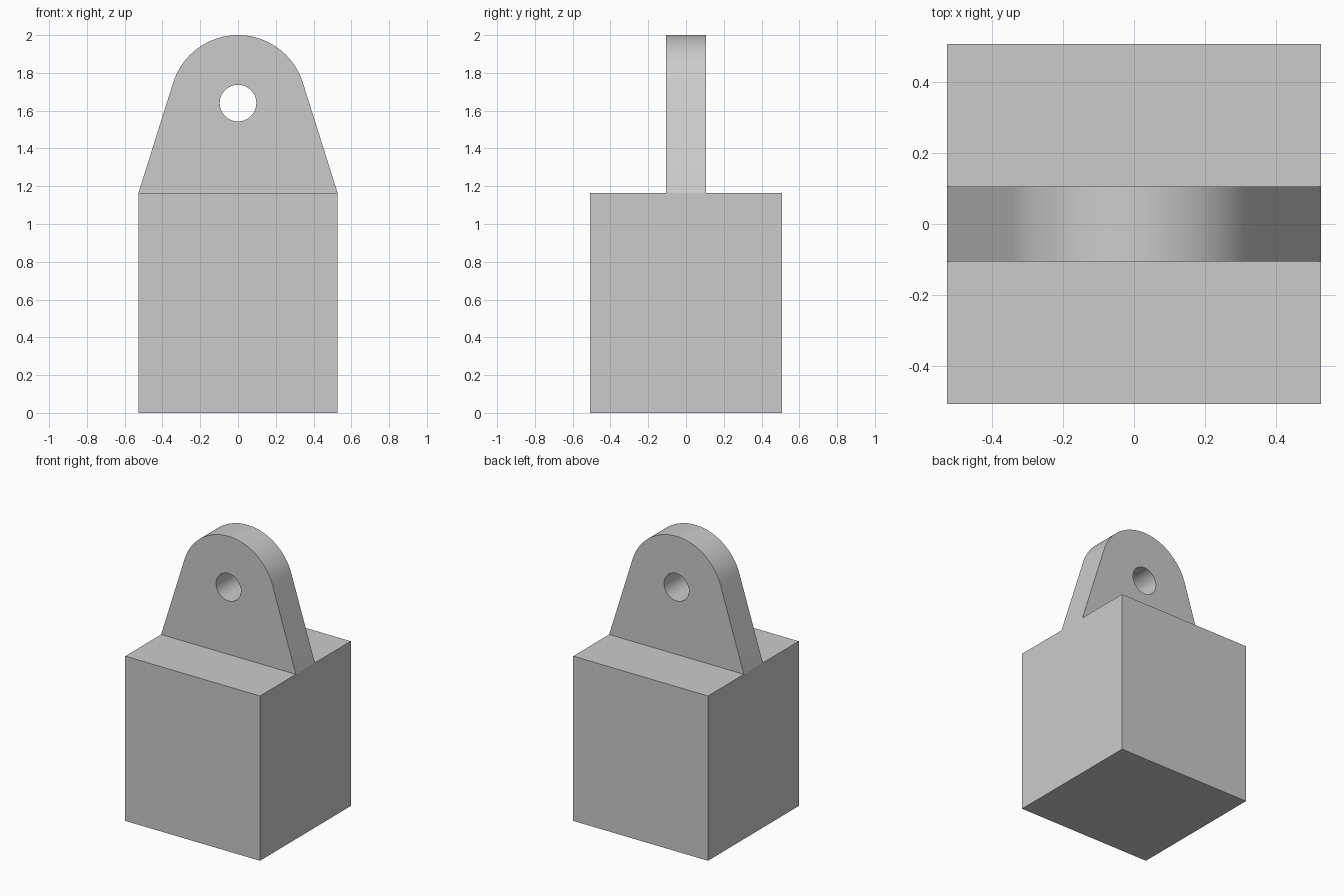
import bpy, bmesh, math

cube = bpy.data.objects.get("Cube")
if cube:
    bpy.data.objects.remove(cube, do_unlink=True)

HALF_X, HALF_Y, BODY_TOP = 0.527, 0.507, 1.165
LUG_HALF_Y = 0.106
EYE_Z, EYE_R, CROWN_R = 1.64, 0.097, 0.36

grey = bpy.data.materials.new("plain_grey")
grey.use_nodes = True
colour = (0.6, 0.6, 0.6, 1)
grey.diffuse_color = colour
grey.node_tree.nodes["Principled BSDF"].inputs["Base Color"].default_value = colour


def extrude_profile(name, points, half_depth):
    """Extrude an x-z outline symmetrically along y."""
    bm = bmesh.new()
    face = bm.faces.new([bm.verts.new((x, -half_depth, z)) for x, z in points])
    new = bmesh.ops.extrude_face_region(bm, geom=[face])["geom"]
    verts = [v for v in new if isinstance(v, bmesh.types.BMVert)]
    bmesh.ops.translate(bm, verts=verts, vec=(0, 2 * half_depth, 0))
    bmesh.ops.recalc_face_normals(bm, faces=bm.faces)
    mesh = bpy.data.meshes.new(name)
    bm.to_mesh(mesh)
    bm.free()
    mesh.materials.append(grey)
    obj = bpy.data.objects.new(name, mesh)
    bpy.context.collection.objects.link(obj)
    return obj


def arc(radius, start, end, steps):
    """Points on an arc around the eye centre."""
    angles = [start + (end - start) * i / steps for i in range(steps + 1)]
    return [(radius * math.cos(a), EYE_Z + radius * math.sin(a)) for a in angles]


# Solid block
extrude_profile("body_block", [(-HALF_X, 0), (HALF_X, 0),
                               (HALF_X, BODY_TOP), (-HALF_X, BODY_TOP)], HALF_Y)

# Lug: straight flanks tangent to a round crown
drop = BODY_TOP - EYE_Z
tangent = math.atan2(drop, HALF_X) + math.acos(CROWN_R / math.hypot(HALF_X, drop))
outline = [(-HALF_X, BODY_TOP), (HALF_X, BODY_TOP)]
outline += arc(CROWN_R, tangent, math.pi - tangent, 48)
lug = extrude_profile("lifting_lug", outline, LUG_HALF_Y)

# Through hole in the lug
cutter = extrude_profile("hole_cutter", arc(EYE_R, 0, math.tau, 48)[:-1], LUG_HALF_Y * 2)
cutter.hide_render = True
cut = lug.modifiers.new("eye_hole", 'BOOLEAN')
cut.operation = 'DIFFERENCE'
cut.solver = 'EXACT'
cut.object = cutter
bpy.context.view_layer.objects.active = lug
lug.select_set(True)
bpy.ops.object.modifier_apply(modifier=cut.name)
bpy.data.objects.remove(cutter, do_unlink=True)
bpy.ops.object.shade_smooth_by_angle(angle=math.radians(30))
